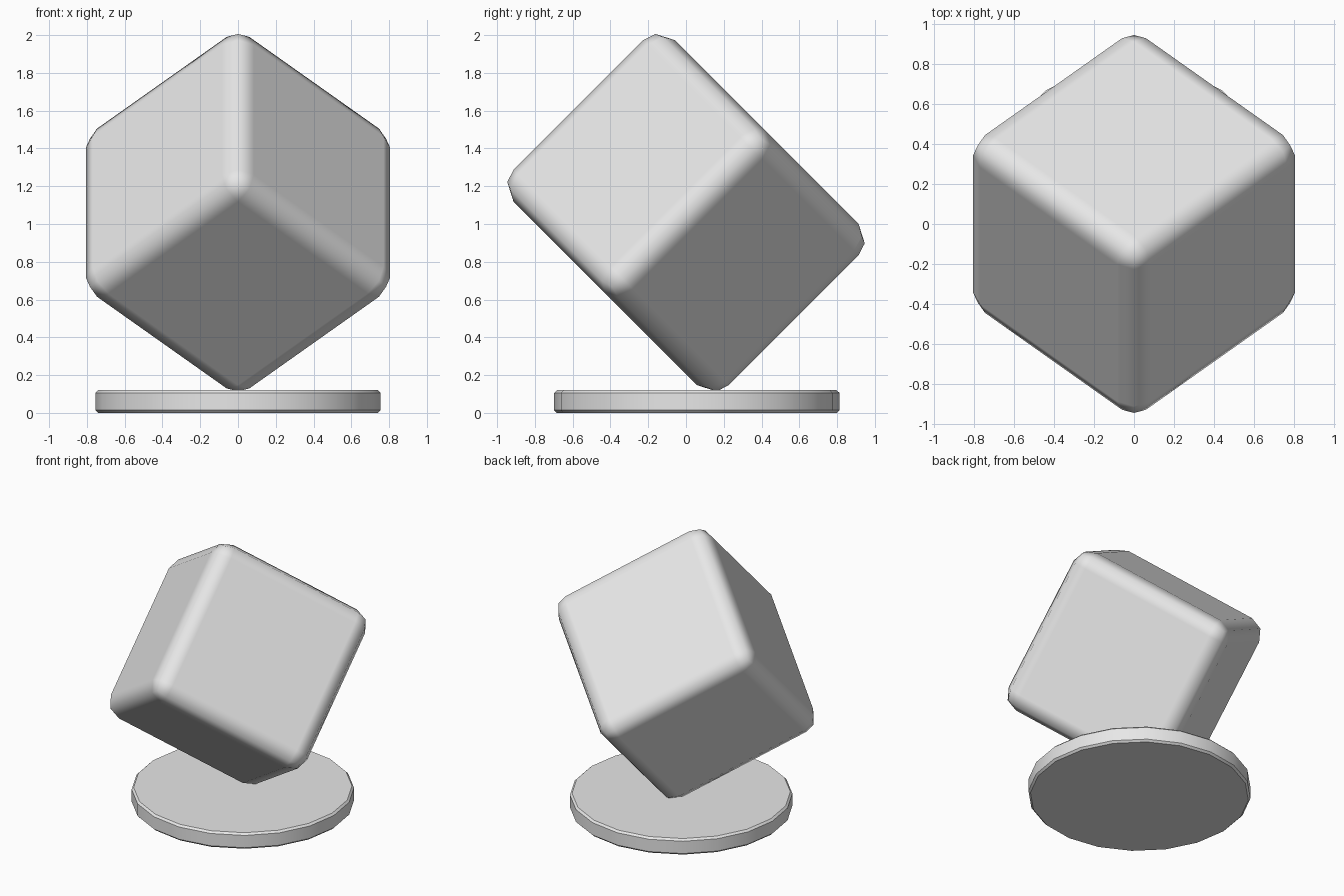
import bpy
import math
from mathutils import Matrix

old = bpy.data.objects.get("Cube")
if old:
    bpy.data.objects.remove(old, do_unlink=True)

# Single light grey material
grey = bpy.data.materials.new("light_grey")
grey.use_nodes = True
colour = (0.8, 0.8, 0.8, 1.0)
grey.diffuse_color = colour
grey.node_tree.nodes["Principled BSDF"].inputs["Base Color"].default_value = colour


def finish(name, bevel_width, segments):
    """Name the active object, colour it and round its edges."""
    obj = bpy.context.object
    obj.name = name
    obj.data.materials.append(grey)
    bevel = obj.modifiers.new("rounded_edges", "BEVEL")
    bevel.width = bevel_width
    bevel.segments = segments
    bevel.limit_method = "ANGLE"
    bevel.angle_limit = math.radians(40)
    return obj


# Round base plate
bpy.ops.mesh.primitive_cylinder_add(vertices=20, radius=0.755, depth=0.12,
                                    location=(0, 0.057, 0.06))
base = finish("base_plate", 0.014, 1)
bpy.ops.object.modifier_apply(modifier="rounded_edges")
bpy.ops.object.shade_smooth_by_angle(angle=math.radians(30))

# Rounded cube balanced on one corner
bpy.ops.mesh.primitive_cube_add(size=1.21)
cube = finish("tilted_cube", 0.12, 2)
cube.modifiers["rounded_edges"].harden_normals = True
bpy.ops.object.shade_smooth()
tilt = Matrix.Rotation(math.radians(-45), 4, "X") @ Matrix.Rotation(math.radians(45), 4, "Z")
cube.matrix_world = Matrix.Translation((0, 0, 1.06)) @ tilt
